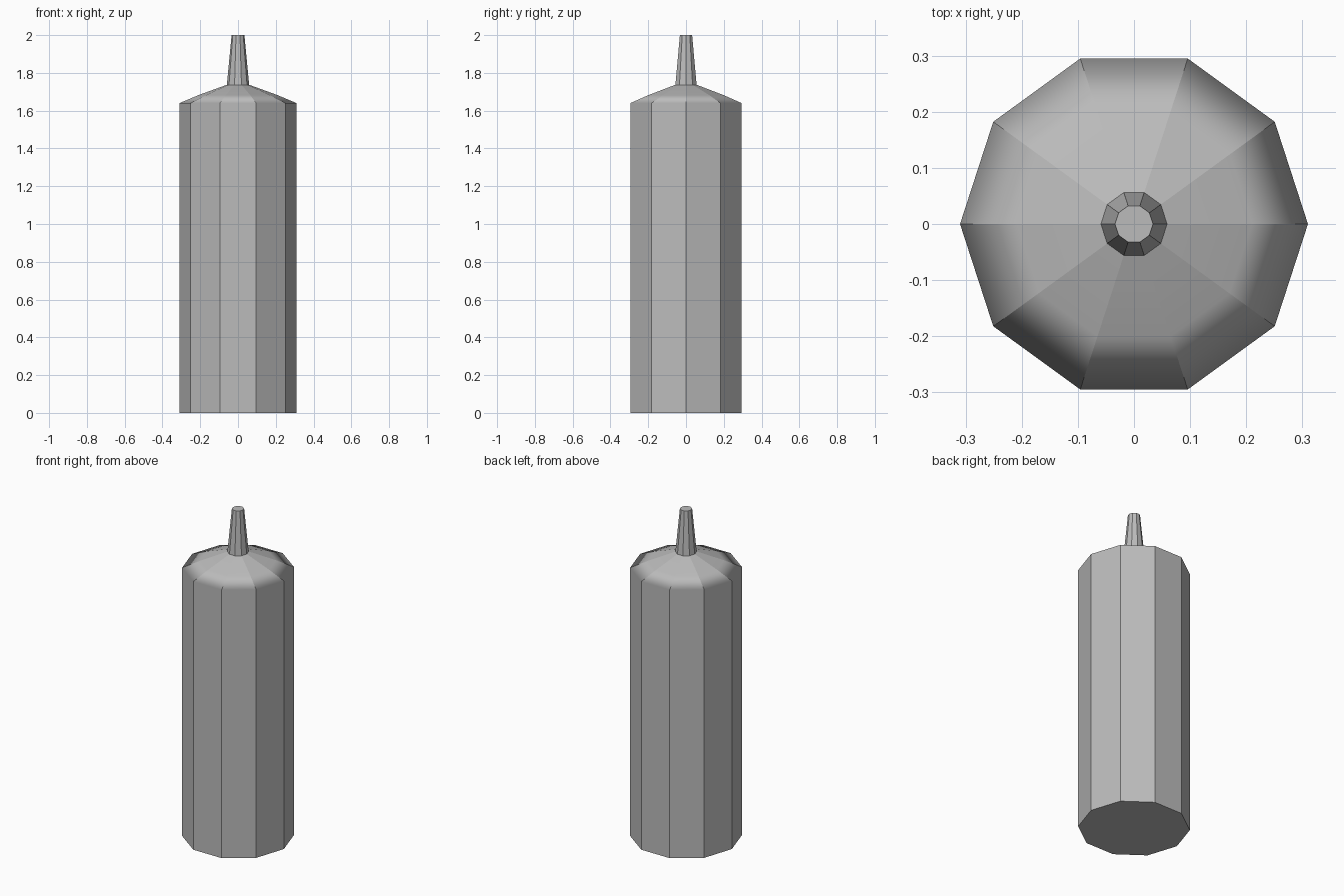
import bpy, bmesh
from math import cos, sin, tau

if "Cube" in bpy.data.objects:
    bpy.data.objects.remove(bpy.data.objects["Cube"])

SIDES = 10

grey = bpy.data.materials.new("dark_grey")
grey.diffuse_color = (0.5, 0.5, 0.5, 1)
grey.use_nodes = True
grey.node_tree.nodes["Principled BSDF"].inputs["Base Color"].default_value = grey.diffuse_color


def lathe(name, profile, cap_bottom=False, cap_top=False):
    """Turn a (radius, z) profile into a ten-sided form with crisp facets."""
    bm = bmesh.new()
    rings = [[bm.verts.new((r * cos(tau * i / SIDES), r * sin(tau * i / SIDES), z))
              for i in range(SIDES)] for r, z in profile]
    for low, high in zip(rings, rings[1:]):
        for i in range(SIDES):
            j = (i + 1) % SIDES
            face = bm.faces.new((low[i], low[j], high[j], high[i]))
            face.smooth = True
        # Upright edges stay sharp; shading only blends along the profile
        for a, b in zip(low, high):
            bm.edges.get((a, b)).smooth = False
    if cap_bottom:
        bm.faces.new(rings[0][::-1])
    if cap_top:
        bm.faces.new(rings[-1])
    for ring in (rings[0], rings[-1]):
        for i in range(SIDES):
            bm.edges.get((ring[i], ring[(i + 1) % SIDES])).smooth = False
    mesh = bpy.data.meshes.new(name)
    bm.to_mesh(mesh)
    bm.free()
    mesh.materials.append(grey)
    obj = bpy.data.objects.new(name, mesh)
    bpy.context.collection.objects.link(obj)
    # Large wall faces dominate the shading at the shoulder rim
    mod = obj.modifiers.new("weighted_normals", 'WEIGHTED_NORMAL')
    mod.mode = 'FACE_AREA'
    mod.weight = 100
    mod.keep_sharp = True
    return obj


# Bottle body: straight wall and gently sloped shoulder
lathe("bottle_body",
      [(0.31, 0), (0.31, 1.64), (0.21, 1.682), (0.12, 1.715), (0.059, 1.737)],
      cap_bottom=True)

# Tapered nozzle
lathe("nozzle", [(0.059, 1.737), (0.034, 2.0)], cap_top=True)
